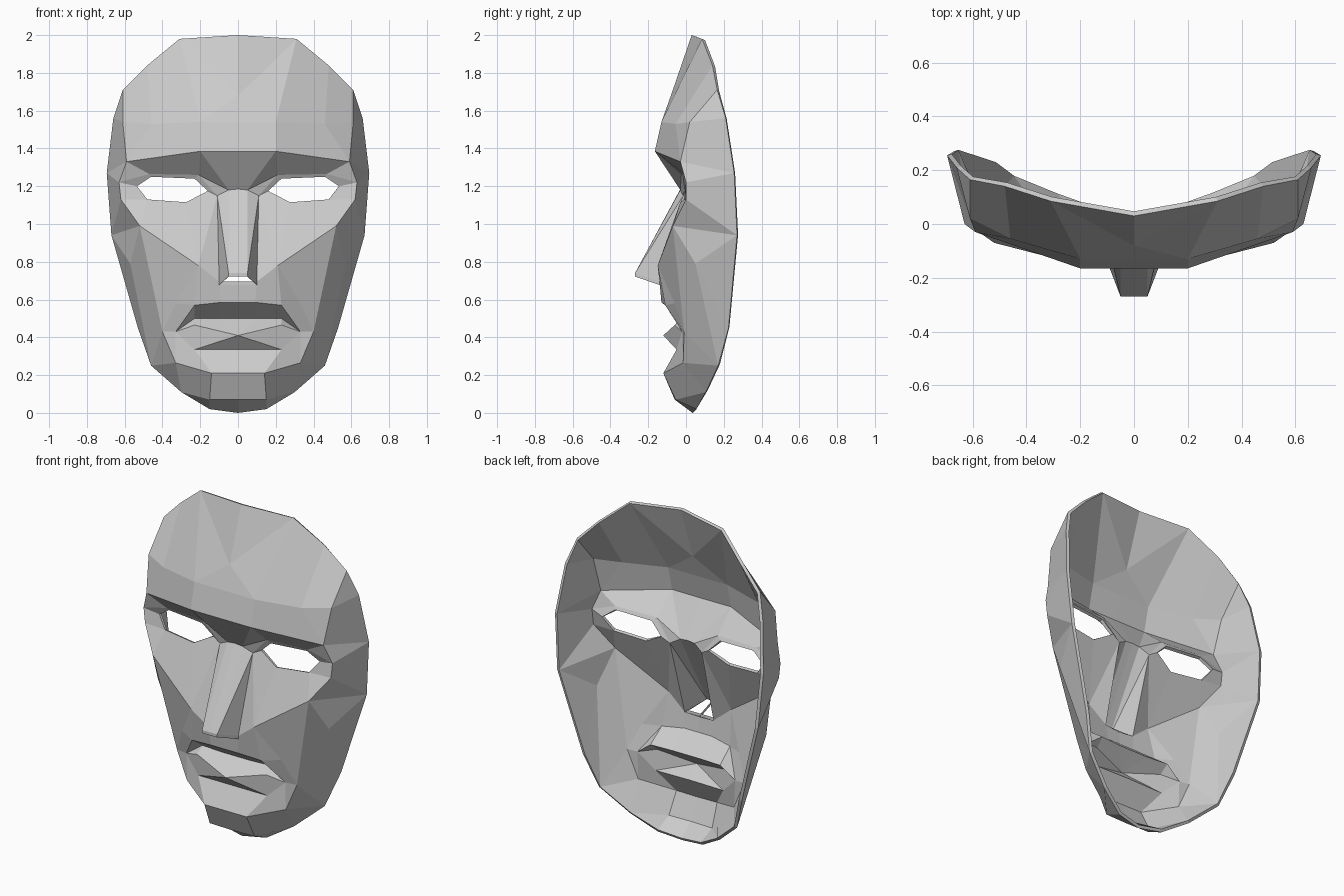
import bpy, bmesh
from mathutils import Vector

if "Cube" in bpy.data.objects:
    bpy.data.objects.remove(bpy.data.objects["Cube"])

bm = bmesh.new()
cache = {}


def vert(p):
    if p not in cache:
        cache[p] = bm.verts.new(p)
    return cache[p]


def loft(a, b):
    """Bridge two profiles of equal length; repeated points give triangles."""
    made = []
    for i in range(len(a) - 1):
        pts = list(dict.fromkeys([a[i], a[i + 1], b[i + 1], b[i]]))
        if len(pts) > 2:
            made.append(bm.faces.new([vert(p) for p in pts]))
    return made


# Profiles of the right half, running from the centre line outwards
rim = [(0, .03, 2.0), (.31, .085, 1.98), (.48, .14, 1.84), (.61, .165, 1.71),
       (.66, .21, 1.56), (.695, .255, 1.27), (.67, .27, .94), (.53, .225, .45),
       (.46, .17, .25), (.30, .105, .11), (.15, .055, .02), (0, .035, 0)]
peak = (0, -.08, 1.68)
fore = [(0, -.13, 1.54), (.2, -.13, 1.54), (.46, -.055, 1.53), (.61, .02, 1.54)]
brow = [(0, -.165, 1.385), (.2, -.165, 1.385), (.59, -.03, 1.33)]
root = [(0, -.03, 1.185), (.05, -.03, 1.18), (.11, -.015, 1.15)]
lid = [(.21, -.025, 1.26), (.47, -.01, 1.265)]
temple = [(.63, 0, 1.22), (.62, 0, 1.13)]
eye = [(.16, -.005, 1.175), (.23, -.015, 1.24), (.46, 0, 1.25),
       (.535, .015, 1.2), (.48, -.01, 1.13), (.275, -.03, 1.115)]
tip = [(0, -.27, .74), (.05, -.27, .74)]
base = [(0, -.14, .695), (.1, -.14, .695)]
cheek, bone = (.21, -.15, .78), (.52, -.07, .99)
jaw, fold, side = (.57, .05, .79), (.33, -.06, .58), (.40, -.01, .43)
lip = [(0, -.13, .585), (.09, -.13, .585), (.23, -.11, .57)]
inner = [(0, -.02, .5), (.1, -.02, .5), (.23, -.01, .5)]
corner = (.33, -.02, .43)
low_lip = [(0, -.12, .41), (.23, -.06, .465)]
groove = [(0, -.05, .335), (.23, -.05, .335)]
chin = [(0, -.12, .21), (.14, -.12, .21), (.33, -.015, .265)]
under = [(0, -.06, .07), (.15, -.055, .07)]

# Forehead and brow
loft([rim[0], rim[1], rim[1], rim[2], rim[3], rim[4]],
     [peak, peak, fore[1], fore[2], fore[3], fore[3]])
loft([peak, peak], [fore[0], fore[1]])
loft(fore, brow + brow[-1:])
loft([brow[0], brow[1], brow[1], brow[2], brow[2]], root[:2] + lid + temple[:1])

# Side of the face
loft([rim[4], rim[5], rim[5], rim[6], rim[6], rim[6], rim[7], rim[8]],
     [fore[3], brow[2], *temple, bone, jaw, jaw, jaw])
loft([bone, jaw], [side, rim[8]])

# Eye socket around the open eye hole
loft([root[1], root[1]], [lid[0], root[2]])
loft([root[2], *lid, *temple, bone, cheek, root[2]],
     [*eye[:5], eye[4], eye[5], eye[0]])

# Nose with an open nostril
loft([*root, root[2]], [*tip, tip[1], base[1]])
loft([root[2], root[2]], [base[1], cheek])
nostril = loft(tip, base)
bmesh.ops.inset_individual(bm, faces=nostril, thickness=.013)
bmesh.ops.delete(bm, geom=nostril, context='FACES')

# Cheek and upper lip
loft([*base, cheek], lip)
loft([cheek, cheek, bone], [lip[2], fold, side])
loft([lip[2], fold], [corner, side])
loft([*lip, corner], [*inner, corner])

# Lower lip
loft([*inner, corner], [low_lip[0], low_lip[0], low_lip[1], corner])
loft([low_lip[1], corner], [low_lip[0], groove[1]])
loft([low_lip[0], low_lip[0]], groove)

# Chin and jaw
loft([*groove, corner, side, rim[8]], [*chin, chin[2], chin[2]])
loft([*chin, chin[2]], [*under, rim[9], rim[8]])
loft([*under, under[1]], [rim[11], rim[10], rim[9]])

# Make every face point outwards to the front
bmesh.ops.recalc_face_normals(bm, faces=bm.faces)
bm.normal_update()
if sum((f.normal * f.calc_area() for f in bm.faces), Vector()).y > 0:
    bmesh.ops.reverse_faces(bm, faces=bm.faces)

mesh = bpy.data.meshes.new("mask")
bm.to_mesh(mesh)
bm.free()
mask = bpy.data.objects.new("mask", mesh)
bpy.context.collection.objects.link(mask)

# Mirror the half and give the shell its thickness
mirror = mask.modifiers.new("mirror", 'MIRROR')
mirror.merge_threshold = .001
shell = mask.modifiers.new("shell", 'SOLIDIFY')
shell.thickness = .018
shell.offset = -1
